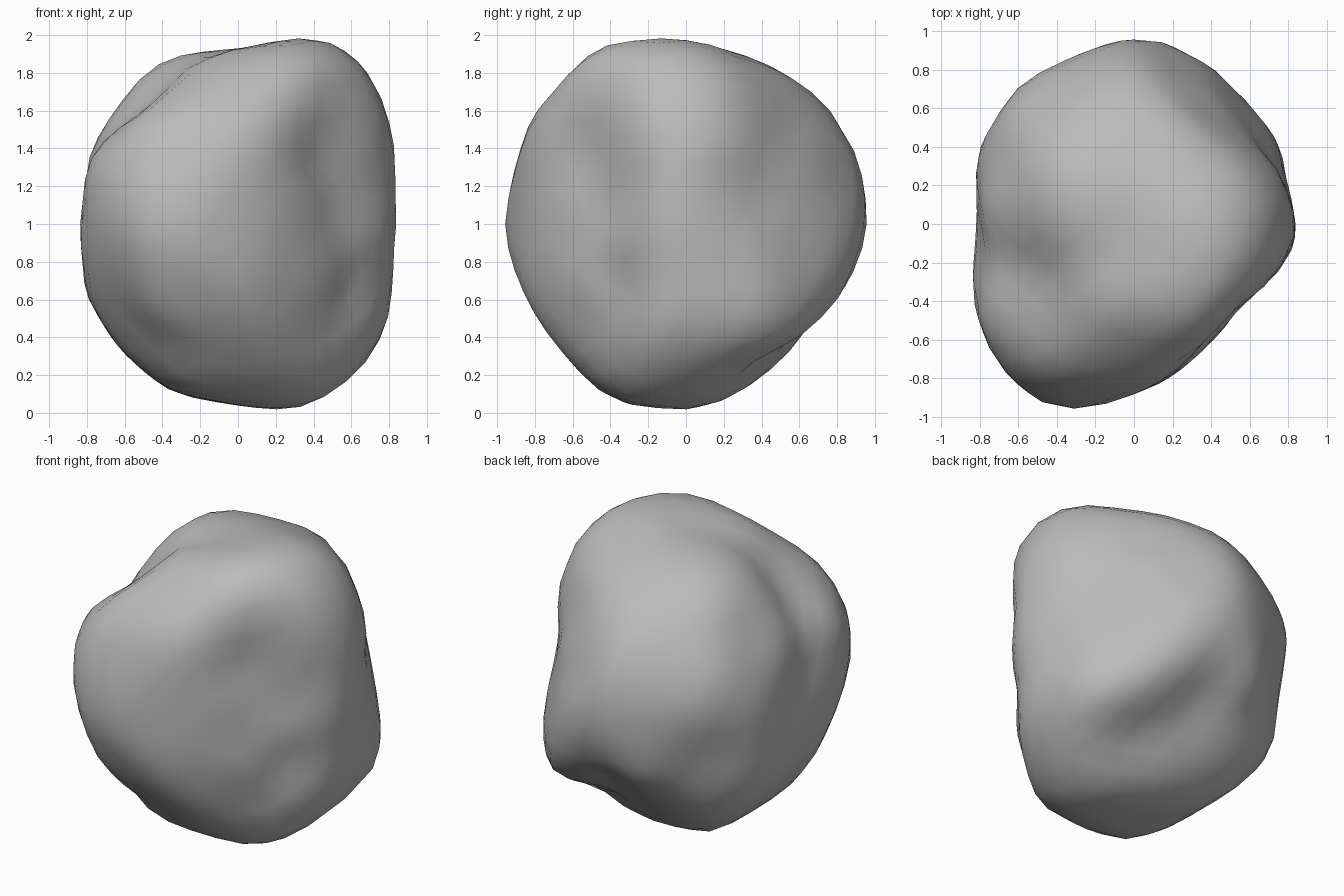
import bpy
import bmesh
from math import cos, sin, radians
from mathutils import Vector

default_cube = bpy.data.objects.get("Cube")
if default_cube:
    bpy.data.objects.remove(default_cube, do_unlink=True)

# Boulder outlines around its middle, in hundredths of a unit
front_outline = [(41, 100), (61, 91), (75, 70), (82, 48), (85, 12), (83, -36), (79, -53), (69, -72),
                 (54, -86), (37, -97), (20, -99), (-17, -93), (-35, -90), (-63, -66), (-82, -36),
                 (-85, -3), (-82, 32), (-75, 47), (-53, 77), (-36, 89), (-18, 92), (0, 92), (20, 97)]
side_outline = [(-13, 100), (6, 98), (40, 86), (75, 65), (88, 48), (97, 14), (95, -5), (89, -37),
                (74, -47), (53, -73), (22, -93), (6, -99), (-30, -97), (-48, -87), (-75, -56),
                (-95, -22), (-98, -3), (-95, 20), (-83, 55), (-70, 72), (-56, 92), (-34, 98)]
top_outline = [(0, 98), (17, 96), (34, 91), (50, 78), (68, 53), (77, 38), (83, 5), (85, -10),
               (74, -26), (54, -48), (34, -72), (18, -81), (-20, -95), (-40, -97), (-60, -88),
               (-74, -67), (-82, -47), (-85, -27), (-81, 0), (-82, 40), (-63, 70), (-48, 82)]
front_right_outline = [(-16, 98), (10, 98), (48, 85), (57, 78), (70, 56), (83, 20), (87, -7),
                       (87, -56), (62, -84), (40, -99), (14, -110), (-27, -100), (-50, -87),
                       (-83, -61), (-102, -21), (-101, 23), (-89, 44), (-66, 58), (-29, 92)]
back_left_outline = [(-15, 112), (15, 109), (41, 90), (69, 73), (89, 57), (102, 30), (102, 1),
                     (88, -31), (69, -65), (59, -77), (48, -78), (15, -102), (-17, -90),
                     (-48, -73), (-83, -64), (-89, -44), (-77, 19), (-76, 51), (-55, 94)]
back_right_outline = [(-44, 100), (-28, 102), (-14, 101), (0, 96), (14, 97), (49, 86), (69, 67),
                      (84, 44), (96, 17), (86, -11), (83, -45), (74, -66), (49, -81), (-6, -103),
                      (-33, -97), (-58, -83), (-73, -31), (-70, -17), (-75, 19), (-75, 52),
                      (-67, 83), (-58, 94)]


def plane_axes(azimuth, elevation):
    """Right and up axes of the plane that an outline lies in."""
    a, e = radians(azimuth), radians(elevation)
    right = Vector((-sin(a), cos(a), 0))
    up = Vector((-cos(a) * sin(e), -sin(a) * sin(e), cos(e)))
    return right, up


outlines = [
    (front_outline, plane_axes(-90, 0)),
    (side_outline, plane_axes(0, 0)),
    (top_outline, plane_axes(-90, 90)),
    (front_right_outline, plane_axes(-45, 30)),
    (back_left_outline, plane_axes(135, 30)),
    (back_right_outline, plane_axes(45, -30)),
]


def cross(a, b):
    return a[0] * b[1] - a[1] * b[0]


def reach(outline, ray):
    """How far a ray from the middle runs before it leaves the outline."""
    farthest = 0
    for a, b in zip(outline, outline[1:] + outline[:1]):
        edge = (b[0] - a[0], b[1] - a[1])
        slope = cross(ray, edge)
        if abs(slope) < 1e-6:
            continue
        distance = cross(a, edge) / slope
        along = cross(a, ray) / slope
        if distance > 0 and -0.001 <= along <= 1.001:
            farthest = max(farthest, distance / 100)
    return farthest or 9


# Worn grooves: points along each one, width, depth
grooves = [
    ([(0.5, -0.5, 0.4), (0.6, -0.5, 0.1)], 0.25, 0.06),              # front left face
    ([(-0.4, -0.55, -0.62)], 0.2, 0.06),                             # low front pit
    ([(0.4, 0.62, 0.55), (0.6, 0.42, 0.5), (0.77, 0.35, 0.1)], 0.2, 0.04),
    ([(-0.25, -0.2, 0.85), (-0.58, -0.2, 0.52), (-0.75, -0.12, 0.15)], 0.2, 0.06),
    ([(0, 0.8, -0.35), (0.08, 0.58, -0.59), (0.4, 0.28, -0.67)], 0.2, 0.07),
    ([(-0.42, 0.73, -0.05)], 0.2, 0.04),                             # rear ledge
    ([(0.8, -0.1, -0.3)], 0.18, 0.03),                               # side crease
]


def gap_to_groove(ray, points):
    """Distance from a ray to a groove, measured on the unit ball."""
    path = [Vector(p).normalized() for p in points]
    gap = min((ray - p).length for p in path)
    for a, b in zip(path, path[1:]):
        along = max(0, min(1, (ray - a).dot(b - a) / (b - a).length_squared))
        gap = min(gap, (ray - a.lerp(b, along).normalized()).length)
    return gap


def stone_radius(ray):
    """Size of the boulder along a ray, rounded off between the outlines."""
    flat_rays = [(ray.dot(right), ray.dot(up)) for _, (right, up) in outlines]
    radius = min(reach(outline, flat) for (outline, _), flat in zip(outlines, flat_rays))
    radius *= max(Vector(flat).length for flat in flat_rays)
    for points, width, depth in grooves:
        gap = gap_to_groove(ray, points) / width
        radius -= depth * max(0, 1 - gap * gap / 2) ** 2
    return radius


# Boulder: a ball shaped ray by ray, with its lumps softened
bm = bmesh.new()
bmesh.ops.create_icosphere(bm, subdivisions=4, radius=1)
rays = {v: v.co.normalized() for v in bm.verts}
radii = {v: stone_radius(ray) for v, ray in rays.items()}
for strength in (0.5, 0.5, -0.4):
    softened = {}
    for v, radius in radii.items():
        around = [radii[e.other_vert(v)] for e in v.link_edges]
        softened[v] = radius + strength * (sum(around) / len(around) - radius)
    radii = softened
for v, ray in rays.items():
    v.co = ray * radii[v] + Vector((0, 0, 1))

mesh = bpy.data.meshes.new("boulder")
bm.to_mesh(mesh)
bm.free()
mesh.shade_smooth()
boulder = bpy.data.objects.new("boulder", mesh)
bpy.context.collection.objects.link(boulder)

# Plain grey stone
stone = bpy.data.materials.new("grey stone")
stone.use_nodes = True
colour = (0.5, 0.5, 0.5, 1)
stone.diffuse_color = colour
stone.node_tree.nodes["Principled BSDF"].inputs["Base Color"].default_value = colour
mesh.materials.append(stone)
